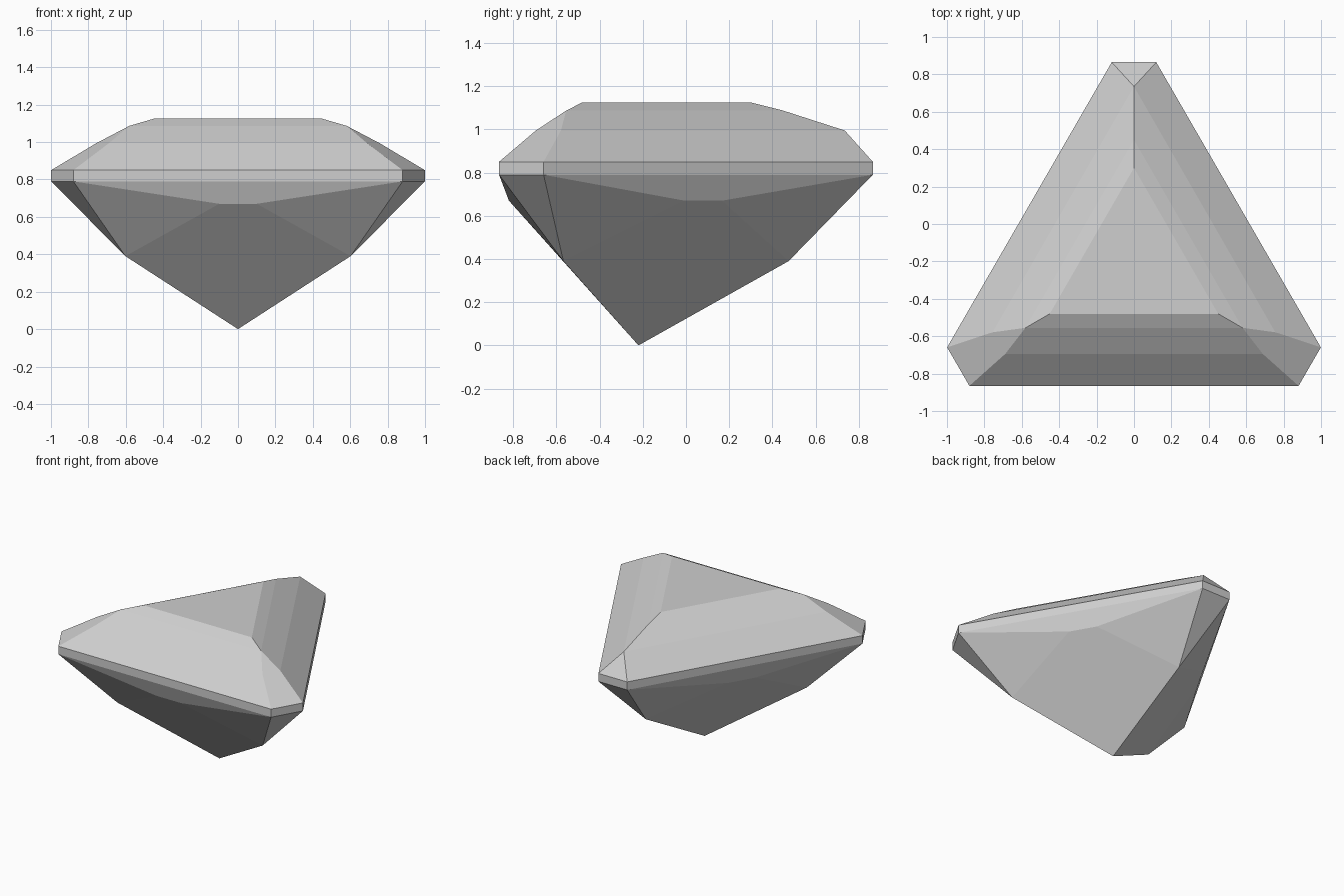
import bpy
import bmesh
from math import radians
from mathutils import Matrix, Vector

cube = bpy.data.objects.get("Cube")
if cube:
    bpy.data.objects.remove(cube)

AXIS_Y = -0.22          # the culet sits under the triangle's centre
GIRDLE = (0.79, 0.85)   # lower and upper girdle heights


def pair(x, y, z):
    """A point and its mirror image."""
    return [Vector((x, y, z)), Vector((-x, y, z))]


# One corner of the cut, pointing to +y: girdle, pavilion, table and upper crown
corner = [p for z in GIRDLE for p in pair(0.119, 1.085, z)]
corner += [Vector((0, 0.695, 0.39)), Vector((0, 0.52, 1.125)), Vector((0, 0.67, 1.087))]
# Pavilion break under the side opposite the corner
corner += pair(0.1, -0.6, 0.67)

# Lower crown: a pointed back corner, wider facets on the two front corners
pointed = [Vector((0, 0.955, 0.995))]
wide = pair(0.067, 0.834, 0.995)

points = [Vector((0, 0, 0))]
for turn in range(3):
    spin = Matrix.Rotation(radians(120 * turn), 3, "Z")
    points += [spin @ p for p in corner + (wide if turn else pointed)]

# Cut stone: the hull of all facet corners, with coplanar triangles merged
bm = bmesh.new()
for p in points:
    bm.verts.new(p + Vector((0, AXIS_Y, 0)))
bmesh.ops.convex_hull(bm, input=bm.verts)
bmesh.ops.dissolve_limit(bm, angle_limit=radians(0.9), verts=bm.verts, edges=bm.edges)
bmesh.ops.recalc_face_normals(bm, faces=bm.faces)
mesh = bpy.data.meshes.new("cut_gemstone")
bm.to_mesh(mesh)
bm.free()
gem = bpy.data.objects.new("cut_gemstone", mesh)
bpy.context.collection.objects.link(gem)

# Pale grey stone
grey = bpy.data.materials.new("pale_grey")
grey.use_nodes = True
color = (0.62, 0.62, 0.62, 1)
grey.diffuse_color = color
grey.node_tree.nodes["Principled BSDF"].inputs["Base Color"].default_value = color
mesh.materials.append(grey)
